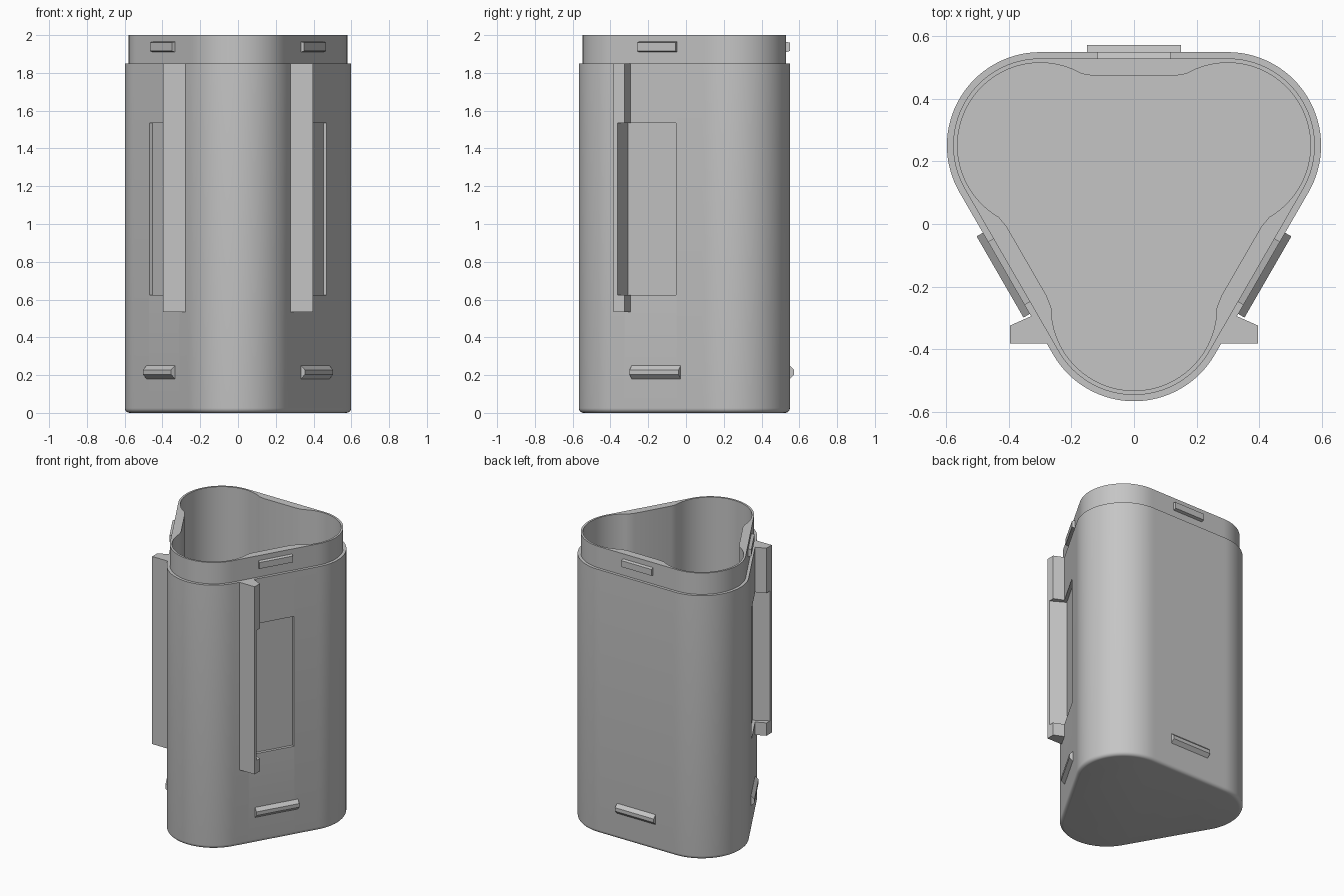
import bpy, bmesh, math
from mathutils import Vector

if "Cube" in bpy.data.objects:
    bpy.data.objects.remove(bpy.data.objects["Cube"])

CENTRE = Vector((0, 0.078, 0))
LOBE_DIST = 0.6 / math.sqrt(3)   # triangle centre to lobe centre
RADIUS = 0.2987                  # outer lobe radius
FLAT = LOBE_DIST / 2 + RADIUS    # triangle centre to flat side
SHOULDER, TOP = 1.85, 2.0
STEPS = 48

grey = bpy.data.materials.new("grey plastic")
grey.use_nodes = True
grey.diffuse_color = (0.56, 0.56, 0.56, 1)
grey.node_tree.nodes["Principled BSDF"].inputs["Base Color"].default_value = grey.diffuse_color


def direction(degrees):
    a = math.radians(degrees)
    return Vector((math.cos(a), math.sin(a), 0))


def on_side(normal, along, out, z):
    """Point on a flat side: along it, out from the triangle centre, at height z."""
    return CENTRE + direction(normal) * out + direction(normal + 90) * along + Vector((0, 0, z))


def make_object(name, bm):
    bmesh.ops.recalc_face_normals(bm, faces=bm.faces)
    mesh = bpy.data.meshes.new(name)
    bm.to_mesh(mesh)
    bm.free()
    mesh.materials.append(grey)
    obj = bpy.data.objects.new(name, mesh)
    bpy.context.collection.objects.link(obj)
    return obj


def prism(name, section, sweep):
    bm = bmesh.new()
    face = bm.faces.new([bm.verts.new(p) for p in section])
    ext = bmesh.ops.extrude_face_region(bm, geom=[face])
    verts = [v for v in ext["geom"] if isinstance(v, bmesh.types.BMVert)]
    bmesh.ops.translate(bm, verts=verts, vec=sweep)
    return make_object(name, bm)


def outline(inset, z, cavity=False):
    """Three-lobed outline; the cavity version has thick pads at the flats."""
    r = RADIUS - inset
    pts = []
    for lobe in (30, 150, 270):
        mid = CENTRE + direction(lobe) * LOBE_DIST + Vector((0, 0, z))
        for i in range(STEPS + 1):
            a = -90 + 180 * i / STEPS
            over = max(abs(a) - 60, 0)
            reach = r if cavity else r / math.cos(math.radians(over))
            pts.append(mid + direction(lobe + a) * reach)
        half = 0.128 if cavity else 0.09
        out = 0.396 if cavity else LOBE_DIST / 2 + r
        pts += [on_side(lobe + 60, t, out, z) for t in (-half, half)]
    return pts


# Hollow body: rounded foot, wall, shoulder, lip, cavity
fillet = 0.025
rings = []
for i in range(6):
    a = math.radians(90 * i / 5)
    rings.append(outline(fillet * (1 - math.sin(a)), fillet * (1 - math.cos(a))))
rings += [outline(0, SHOULDER), outline(0.02, SHOULDER), outline(0.02, TOP),
          outline(0.034, TOP, True), outline(0.034, 0.05, True)]
bm = bmesh.new()
loops = [[bm.verts.new(p) for p in ring] for ring in rings]
for low, high in zip(loops, loops[1:]):
    for i in range(len(low)):
        j = (i + 1) % len(low)
        bm.faces.new((low[i], low[j], high[j], high[i]))
bm.faces.new(loops[0])
bm.faces.new(loops[-1])
body = make_object("body", bm)

# Front rails
rail_section = [(0.26, -0.383), (0.397, -0.383), (0.397, -0.325), (0.30, -0.282)]
rails = {}
for side, s in (("left", 1), ("right", -1)):
    rails[s] = prism(side + "_rail", [Vector((s * x, y, 0.535)) for x, y in rail_section],
                     Vector((0, 0, SHOULDER - 0.535)))

# Shallow pockets cut into the front flats and the rails
for s in (1, -1):
    corners = [on_side(-30, t, out, 0.625) for t, out in
               ((-0.184, FLAT - 0.02), (0.122, FLAT - 0.02), (0.122, FLAT + 0.2), (-0.184, FLAT + 0.2))]
    cutter = prism("pocket_cutter", [Vector((s * p.x, p.y, p.z)) for p in corners], Vector((0, 0, 0.91)))
    cutter.hide_render = True
    for obj in (body, rails[s]):
        mod = obj.modifiers.new("pocket", "BOOLEAN")
        mod.operation = "DIFFERENCE"
        mod.solver = "EXACT"
        mod.object = cutter
        bpy.context.view_layer.objects.active = obj
        bpy.ops.object.modifier_apply(modifier=mod.name)
    bpy.data.objects.remove(cutter)

# Snap ridges on the lip and near the foot of each flat
lower = [(-0.01, 0.18), (0, 0.18), (0.023, 0.203), (0.023, 0.228), (0, 0.25), (-0.01, 0.25)]
upper = [(-0.01, 1.91), (0, 1.91), (0.02, 1.916), (0.02, 1.96), (0, 1.965), (-0.01, 1.965)]
for side, normal in (("back", 90), ("right", 210), ("left", 330)):
    for name, section, half, base in (("lower_ridge", lower, 0.15, FLAT),
                                      ("lip_ridge", upper, 0.117, FLAT - 0.02)):
        prism(side + "_" + name, [on_side(normal, -half, base + d, z) for d, z in section],
              direction(normal + 90) * 2 * half)

# Smooth the round walls, keep edges sharp
bpy.ops.object.select_all(action="DESELECT")
body.select_set(True)
bpy.context.view_layer.objects.active = body
bpy.ops.object.shade_smooth_by_angle(angle=math.radians(25))
